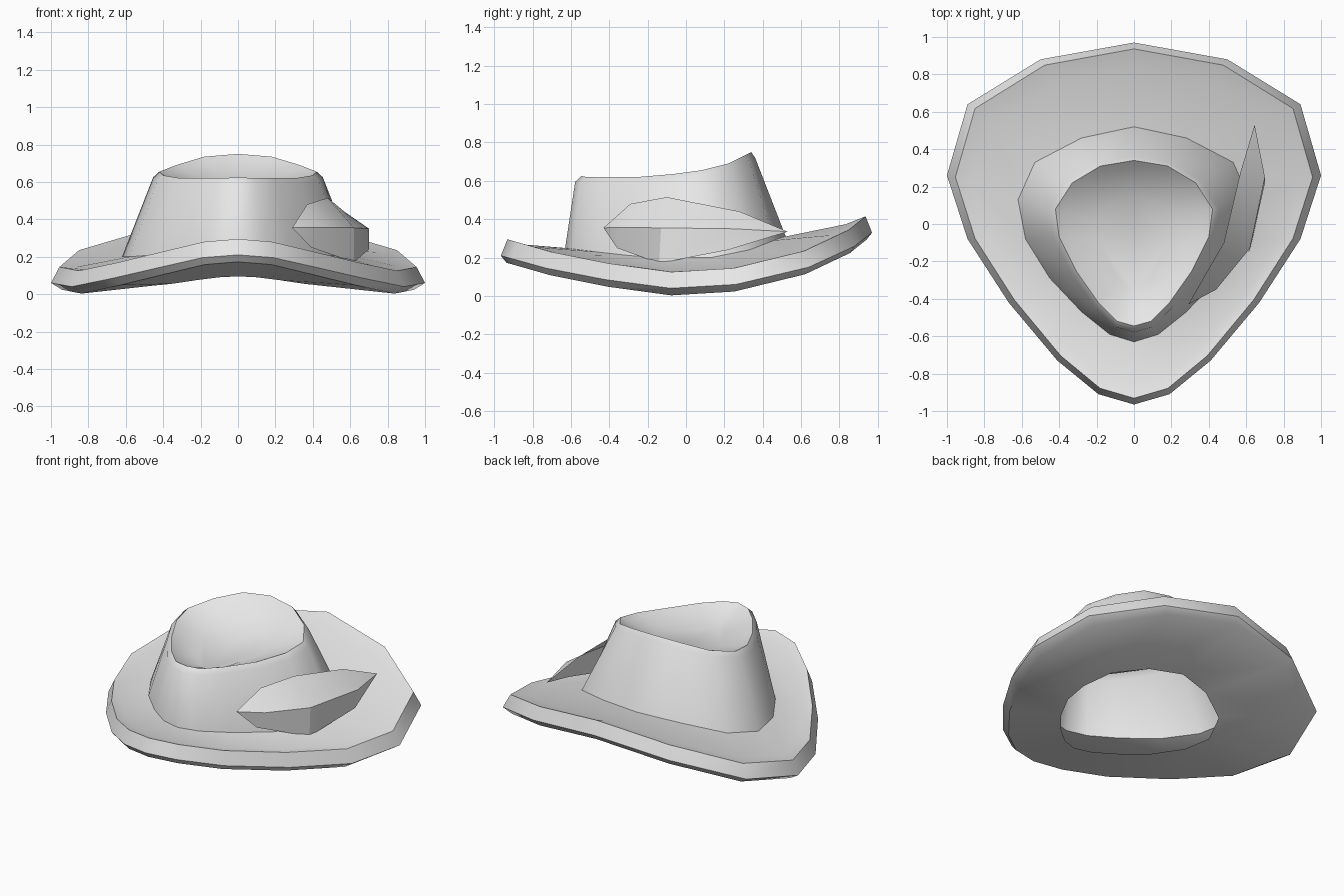
import bpy, bmesh
from mathutils import Vector

cube = bpy.data.objects.get("Cube")
if cube:
    bpy.data.objects.remove(cube, do_unlink=True)

grey = bpy.data.materials.new("light_grey")
grey.use_nodes = True
colour = (0.8, 0.8, 0.8, 1)
grey.diffuse_color = colour
grey.node_tree.nodes["Principled BSDF"].inputs["Base Color"].default_value = colour


def full_ring(half):
    """Mirror a back-to-front half outline into a closed ring."""
    points = [Vector(p) for p in half]
    mirrored = [Vector((-p.x, p.y, p.z)) for p in points[-2:0:-1]]
    return points + mirrored


def adjust(ring, sx=1, sy=1, dy=0, dz=0):
    return [Vector((p.x * sx, p.y * sy + dy, p.z + dz)) for p in ring]


def blend(ring_a, ring_b, t, dz=0):
    return [a.lerp(b, t) + Vector((0, 0, dz)) for a, b in zip(ring_a, ring_b)]


def loft(name, rings, closed=True, cap_first=False, angle=0.7):
    """Skin a surface through rings that run from inside to outside."""
    bm = bmesh.new()
    rows = [[bm.verts.new(p) for p in ring] for ring in rings]
    for upper, lower in zip(rows, rows[1:]):
        count = len(upper)
        for i in range(count if closed else count - 1):
            j = (i + 1) % count
            bm.faces.new((upper[i], upper[j], lower[j], lower[i]))
    if cap_first:
        bm.faces.new(rows[0][::-1])
    bmesh.ops.remove_doubles(bm, verts=bm.verts, dist=0.0005)
    mesh = bpy.data.meshes.new(name)
    bm.to_mesh(mesh)
    bm.free()
    mesh.materials.append(grey)
    obj = bpy.data.objects.new(name, mesh)
    bpy.context.collection.objects.link(obj)
    bpy.ops.object.select_all(action="DESELECT")
    obj.select_set(True)
    bpy.context.view_layer.objects.active = obj
    bpy.ops.object.shade_smooth_by_angle(angle=angle)
    return obj


# Key outlines, from back centre round the side to front centre
crest = full_ring([(0, .34, .75), (.18, .31, .735), (.33, .22, .69),
                   (.42, .08, .655), (.4, -.07, .635), (.31, -.25, .62),
                   (.19, -.42, .62), (.09, -.52, .62), (0, -.545, .625)])
base = full_ring([(0, .52, .31), (.28, .46, .29), (.53, .33, .24),
                  (.62, .13, .2), (.58, -.08, .2), (.45, -.29, .21),
                  (.28, -.47, .23), (.13, -.59, .245), (0, -.63, .25)])
edge = full_ring([(0, .97, .33), (.5, .88, .26), (.89, .64, .15),
                  (1, .26, .06), (.89, -.08, .04), (.67, -.42, .085),
                  (.41, -.73, .145), (.19, -.91, .195), (0, -.965, .21)])

# Crown: dented top, rounded crest and flared wall
floor = adjust(crest, .5, .57, -.04)
for p in floor:
    p.z = .58 + .12 * p.y
inner_crest = blend(crest, floor, .2, -.005)
shoulder = adjust(crest, 1.08, 1.06, dz=-.03)
loft("crown", [floor, inner_crest, crest, shoulder, base], cap_first=True)

# Brim: dished top, bevelled rim and underside with head opening
rim_top = adjust(edge, .955, .965, dz=.085)
dish = blend(rim_top, base, .25, -.015)
rim_bottom = adjust(edge, .94, .97, dz=-.037)
opening = adjust(base, .79, .88, dz=-.155)
loft("brim", [base, dish, rim_top, edge, rim_bottom, opening])

# Feather: folded leaf on the left side of the crown
front_tip, back_tip = (.29, -.43, .355), (.645, .53, .335)
upper = [(.37, -.29, .48), (.48, -.1, .515), (.57, .28, .44)]
ridge = [(.44, -.35, .357), (.62, -.13, .355), (.7, .25, .35)]
lower = [(.39, -.36, .25), (.62, -.14, .17), (.7, .22, .24)]
strips = [[Vector(p) for p in (back_tip, *row[::-1], front_tip)]
          for row in (upper, ridge, lower)]
loft("feather", strips, closed=False, angle=0.5)
